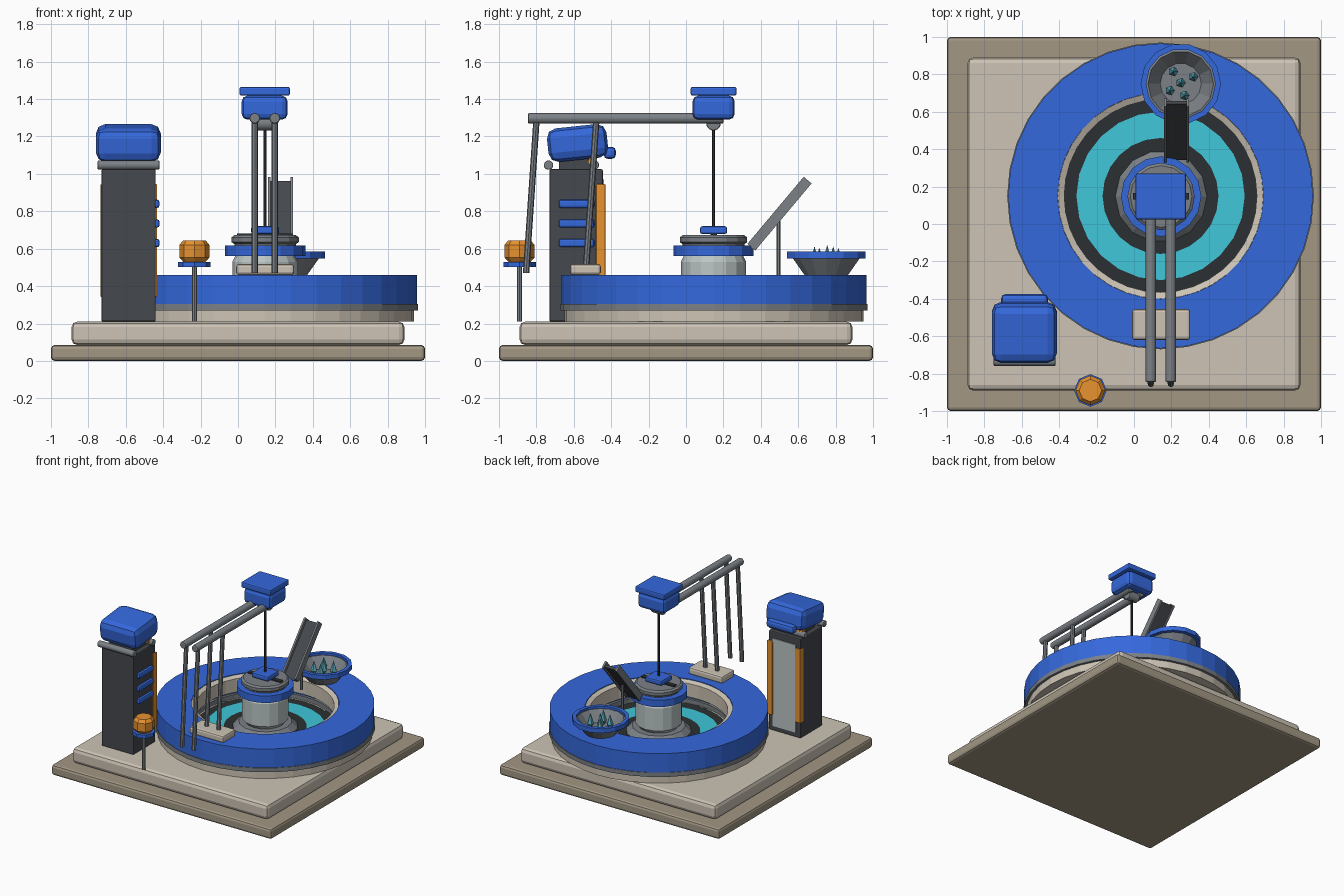
import bpy, bmesh
from math import cos, sin, pi, radians
from mathutils import Vector

if "Cube" in bpy.data.objects:
    bpy.data.objects.remove(bpy.data.objects["Cube"])


def material(name, rgb):
    m = bpy.data.materials.new(name)
    m.diffuse_color = (*rgb, 1)
    m.use_nodes = True
    m.node_tree.nodes["Principled BSDF"].inputs["Base Color"].default_value = m.diffuse_color
    return m


BLUE = material("blue", (0.035, 0.14, 0.72))
BEIGE = material("beige", (0.61, 0.55, 0.46))
TAN = material("tan", (0.36, 0.31, 0.23))
DARK = material("dark", (0.06, 0.065, 0.075))
BLACK = material("black", (0.025, 0.03, 0.032))
STEEL = material("steel", (0.2, 0.22, 0.24))
PALE = material("pale_grey", (0.5, 0.56, 0.56))
CYAN = material("cyan", (0.05, 0.57, 0.7))
CRYSTAL = material("crystal", (0.1, 0.38, 0.47))
ORANGE = material("orange", (0.8, 0.29, 0.03))


def finish(name, bm, mat, bevel=0):
    bmesh.ops.recalc_face_normals(bm, faces=bm.faces)
    me = bpy.data.meshes.new(name)
    bm.to_mesh(me)
    bm.free()
    me.materials.append(mat)
    ob = bpy.data.objects.new(name, me)
    bpy.context.collection.objects.link(ob)
    if bevel:
        b = ob.modifiers.new("bevel", "BEVEL")
        b.width, b.segments = bevel, 2
    return ob


def box(name, lo, hi, mat, bevel=0, tilt=0):
    """Box from corner to corner, tilted about x through its centre."""
    lo, hi = Vector(lo), Vector(hi)
    bm = bmesh.new()
    bmesh.ops.create_cube(bm, size=1)
    bmesh.ops.scale(bm, vec=hi - lo, verts=bm.verts)
    ob = finish(name, bm, mat, bevel)
    ob.location = (lo + hi) / 2
    ob.rotation_euler.x = radians(tilt)
    return ob


def rod(name, a, b, r, mat, sides=8, bevel=0):
    a, b = Vector(a), Vector(b)
    bm = bmesh.new()
    bmesh.ops.create_cone(bm, cap_ends=True, segments=sides, radius1=r, radius2=r, depth=(b - a).length)
    ob = finish(name, bm, mat, bevel)
    ob.location = (a + b) / 2
    ob.rotation_euler = (b - a).to_track_quat("Z", "Y").to_euler()
    return ob


def lathe(name, profile, centre, sides, mat, closed=False):
    """Spin (radius, z) points about a vertical axis; closed joins last point to first."""
    bm = bmesh.new()
    rings = [[bm.verts.new((centre[0] + r * cos(2 * pi * i / sides),
                            centre[1] + r * sin(2 * pi * i / sides), z))
              for i in range(sides)] for r, z in profile]
    pairs = list(zip(rings, rings[1:])) + ([(rings[-1], rings[0])] if closed else [])
    for p, q in pairs:
        for i in range(sides):
            j = (i + 1) % sides
            bm.faces.new((p[i], p[j], q[j], q[i]))
    bmesh.ops.remove_doubles(bm, verts=bm.verts, dist=1e-5)
    return finish(name, bm, mat)


def ring(name, r0, r1, z0, z1, centre, sides, mat):
    return lathe(name, [(r0, z0), (r1, z0), (r1, z1), (r0, z1)], centre, sides, mat, True)


# Stepped base
box("base_slab", (-1, -1, 0), (1, 1, 0.085), TAN, 0.02)
box("base_step", (-0.89, -0.89, 0.085), (0.89, 0.89, 0.21), BEIGE, 0.03)

# Round pool wall and lining
C = (0.142, 0.15)
ring("pool_plinth", 0.52, 0.80, 0.21, 0.27, C, 36, BEIGE)
ring("pool_band", 0.53, 0.82, 0.27, 0.305, C, 36, STEEL)
ring("pool_wall", 0.55, 0.815, 0.305, 0.46, C, 36, BLUE)
lathe("pool_lining", [(0.549, 0.455), (0.515, 0.44), (0.515, 0.33), (0.549, 0.33)], C, 36, BEIGE, True)

# Target rings on the pool floor
for nm, r0, r1, mat in (("outer_dark_ring", 0.45, 0.53, BLACK), ("cyan_ring", 0.31, 0.45, CYAN),
                        ("inner_dark_ring", 0.2, 0.31, BLACK)):
    ring(nm, r0, r1, 0.21, 0.27, C, 24, mat)

# Central canister
D = (0.145, 0.147)
lathe("canister_pedestal", [(0, 0.21), (0.245, 0.21), (0.245, 0.275), (0.2, 0.315), (0, 0.315)], D, 14, STEEL)
lathe("canister_body", [(0, 0.31), (0.145, 0.31), (0.175, 0.345), (0.175, 0.53), (0.16, 0.56), (0, 0.56)], D, 16, PALE)
ring("canister_collar", 0.16, 0.215, 0.56, 0.617, D, 16, BLUE)
lathe("canister_lid", [(0, 0.56), (0.165, 0.56), (0.165, 0.625), (0.18, 0.635), (0.18, 0.66), (0.165, 0.672), (0, 0.672)],
      D, 16, STEEL)
box("lid_bar", (-0.005, 0.13, 0.665), (0.295, 0.165, 0.682), BLACK)
box("lid_block", (0.07, 0.075, 0.678), (0.22, 0.22, 0.72), BLUE, 0.012)

# Crane: rails, slanted legs, foot pad, trolley, pulley and cable
for side, x in (("left", 0.09), ("right", 0.197)):
    rod(side + "_rail", (x, -0.845, 1.297), (x, 0.2, 1.297), 0.03, STEEL, 8, 0.008)
    rod(side + "_front_leg", (x, -0.855, 0.47), (x, -0.80, 1.28), 0.017, STEEL)
    rod(side + "_back_leg", (x, -0.535, 0.49), (x, -0.48, 1.28), 0.017, STEEL)
box("crane_foot", (-0.01, -0.62, 0.46), (0.3, -0.455, 0.518), BEIGE, 0.015)
box("trolley_body", (0.02, 0.035, 1.29), (0.265, 0.26, 1.418), BLUE, 0.03)
box("trolley_top", (0.008, 0.025, 1.418), (0.277, 0.27, 1.465), BLUE, 0.01)
rod("pulley", (0.095, 0.147, 1.27), (0.195, 0.147, 1.27), 0.04, STEEL, 10, 0.008)
rod("cable", (0.145, 0.147, 0.68), (0.145, 0.147, 1.26), 0.009, BLACK, 6)

# Sloped chute trough on a post
box("chute_floor", (0.165, 0.266, 0.767), (0.29, 0.734, 0.787), DARK, 0, 50)
for side, x in (("left", 0.16), ("right", 0.28)):
    box(side + "_chute_wall", (x, 0.266, 0.76), (x + 0.015, 0.734, 0.815), STEEL, 0, 50)
rod("chute_post", (0.23, 0.495, 0.46), (0.23, 0.495, 0.75), 0.011, STEEL, 6)

# Bowl of crystals
B = (0.25, 0.75)
lathe("bowl", [(0, 0.46), (0.12, 0.46), (0.195, 0.565), (0.175, 0.57), (0.11, 0.487), (0, 0.487)], B, 14, STEEL)
ring("bowl_rim", 0.185, 0.215, 0.548, 0.585, B, 14, BLUE)
for i, (x, y) in enumerate(((0.21, 0.815), (0.318, 0.787), (0.25, 0.755), (0.192, 0.713), (0.27, 0.687))):
    lathe(f"crystal_{i + 1}", [(0, 0.485), (0.027, 0.525), (0, 0.605 + 0.008 * (i % 3))], (x, y), 5, CRYSTAL)

# Control tower
box("tower", (-0.73, -0.73, 0.21), (-0.44, -0.445, 1.025), DARK, 0.008)
box("tower_back_panel", (-0.69, -0.46, 0.25), (-0.48, -0.438, 0.97), PALE)
for side, x in (("left", -0.735), ("right", -0.482)):
    box(side + "_light_strip", (x, -0.48, 0.34), (x + 0.05, -0.43, 0.945), ORANGE, 0.006)
for i, z in enumerate((0.63, 0.735, 0.84)):
    box(f"tower_vent_{i + 1}", (-0.46, -0.68, z - 0.022), (-0.42, -0.49, z + 0.022), BLUE, 0.012)
for nm, y in (("front", -0.735), ("back", -0.49)):
    rod(nm + "_neck_bar", (-0.75, y, 1.047), (-0.42, y, 1.047), 0.026, STEEL, 10, 0.006)
rod("neck_light", (-0.72, -0.5, 1.065), (-0.45, -0.5, 1.065), 0.025, ORANGE, 8)
box("neck", (-0.69, -0.68, 1.02), (-0.48, -0.5, 1.1), DARK)
box("tower_head", (-0.76, -0.74, 1.075), (-0.413, -0.42, 1.255), BLUE, 0.05, 6)
box("tower_visor", (-0.71, -0.44, 1.08), (-0.46, -0.375, 1.145), BLUE, 0.022)

# Push button on a post
P = (-0.233, -0.89)
rod("button_post", (*P, 0.21), (*P, 0.51), 0.014, STEEL)
lathe("button_plate", [(0, 0.503), (0.087, 0.503), (0.087, 0.53), (0, 0.53)], P, 8, BLUE)
lathe("button_cap", [(0, 0.53), (0.06, 0.53), (0.08, 0.553), (0.08, 0.62), (0.06, 0.645), (0, 0.645)], P, 8, ORANGE)
